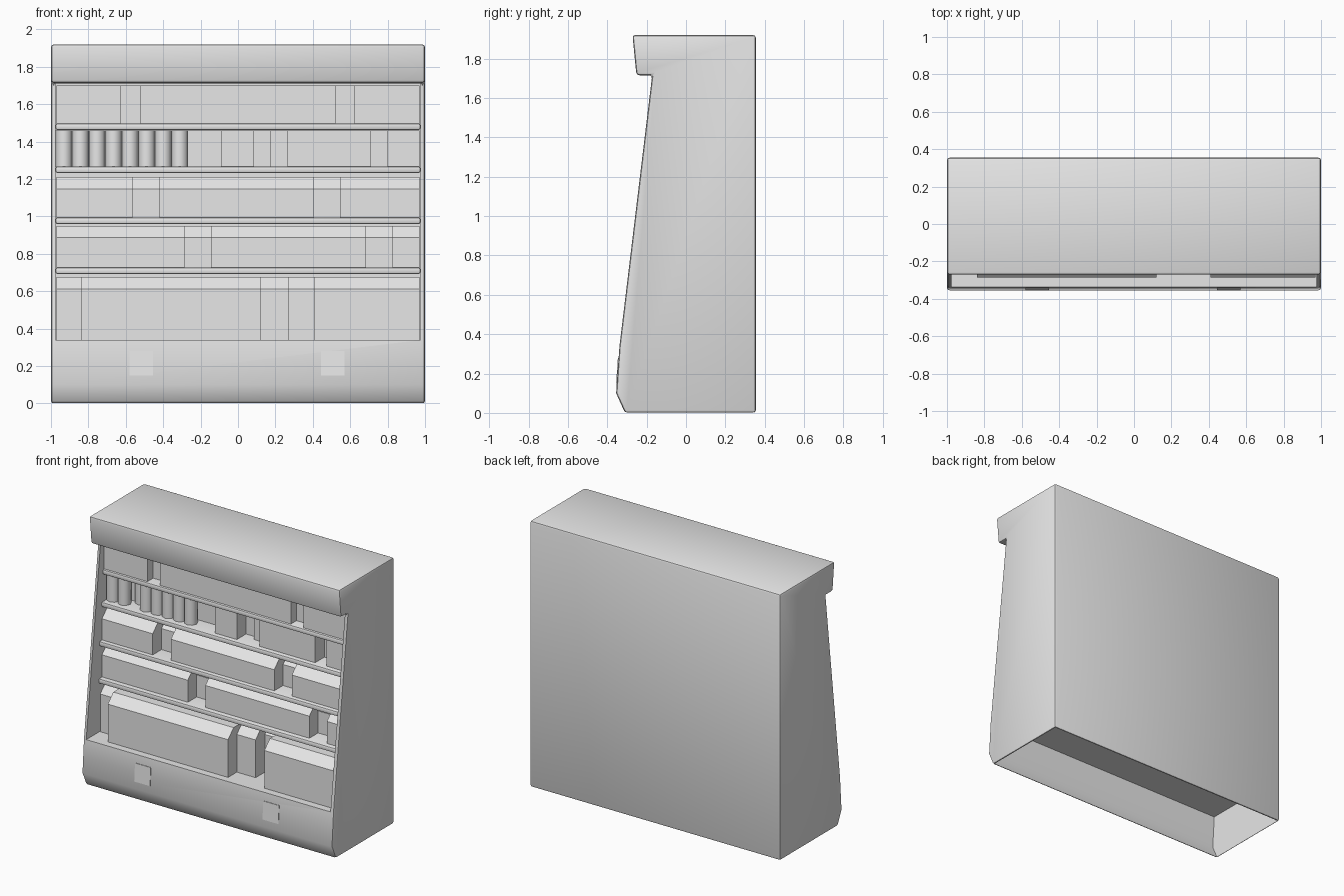
import bpy
import bmesh
from math import radians
from mathutils import Vector

cube = bpy.data.objects.get("Cube")
if cube:
    bpy.data.objects.remove(cube, do_unlink=True)

grey = bpy.data.materials.new("light_grey")
grey.use_nodes = True
COLOUR = (0.8, 0.8, 0.8, 1)
grey.diffuse_color = COLOUR
grey.node_tree.nodes["Principled BSDF"].inputs["Base Color"].default_value = COLOUR


def prism(name, profile, x0, x1):
    """Extrude a (y, z) profile along x."""
    bm = bmesh.new()
    face = bm.faces.new([bm.verts.new((x0, y, z)) for y, z in profile])
    moved = bmesh.ops.extrude_face_region(bm, geom=[face])["geom"]
    bmesh.ops.translate(bm, vec=Vector((x1 - x0, 0, 0)),
                        verts=[v for v in moved if isinstance(v, bmesh.types.BMVert)])
    bmesh.ops.recalc_face_normals(bm, faces=bm.faces)
    mesh = bpy.data.meshes.new(name)
    bm.to_mesh(mesh)
    bm.free()
    mesh.materials.append(grey)
    obj = bpy.data.objects.new(name, mesh)
    bpy.context.collection.objects.link(obj)
    return obj


def activate(obj):
    bpy.ops.object.select_all(action="DESELECT")
    obj.select_set(True)
    bpy.context.view_layer.objects.active = obj


def bevel(obj, width, segments=2):
    activate(obj)
    mod = obj.modifiers.new("bevel", "BEVEL")
    mod.width, mod.segments = width, segments
    mod.limit_method, mod.angle_limit = "ANGLE", radians(40)
    bpy.ops.object.modifier_apply(modifier=mod.name)


def cut(obj, cutter):
    activate(obj)
    mod = obj.modifiers.new("cut", "BOOLEAN")
    mod.operation, mod.solver, mod.object = "DIFFERENCE", "EXACT", cutter
    bpy.ops.object.modifier_apply(modifier=mod.name)
    bpy.data.objects.remove(cutter, do_unlink=True)


def smooth(obj, angle=35):
    activate(obj)
    bpy.ops.object.shade_smooth_by_angle(angle=radians(angle))


# Cabinet: side silhouette with a hood and a sloping open front
FLOOR, BACK, INNER = 0.34, 0.24, 0.975
cabinet = prism("cabinet", [(0.355, 0), (0.355, 1.92), (-0.272, 1.92), (-0.252, 1.715),
                            (-0.172, 1.715), (-0.338, FLOOR), (-0.355, 0.1), (-0.31, 0)], -1, 1)
bevel(cabinet, 0.015)

# Display opening, then the hollow under the floor
cut(cabinet, prism("opening", [(BACK, FLOOR), (BACK, 1.71), (-0.6, 1.71), (-0.6, FLOOR)],
                   -INNER, INNER))
cut(cabinet, prism("hollow", [(0.345, -0.1), (0.345, 0.33), (-0.328, 0.33), (-0.344, 0.1),
                              (-0.3, 0), (-0.3, -0.1)], -0.99, 0.99))
smooth(cabinet)

# Shelves with rounded front lips
for i, (z, front) in enumerate([(0.71, -0.2), (0.977, -0.195), (1.25, -0.168), (1.48, -0.155)]):
    shelf = prism(f"shelf_{i + 1}", [(BACK, z - 0.018), (BACK, z + 0.018),
                                     (front, z + 0.018), (front, z - 0.018)], -INNER, INNER)
    bevel(shelf, 0.01)
    smooth(shelf)


def goods(name, x0, x1, front, z0, z1, slope):
    """A block of packed goods, with a sloping top edge if wanted."""
    profile = [(BACK, z0), (BACK, z1)]
    if slope:
        profile += [(front + slope, z1), (front, z1 - slope)]
    else:
        profile += [(front, z1)]
    prism(name, profile + [(front, z0)], x0, x1)


# Rows of goods: bottom, top, front, recess, slope, spans of the front blocks
END = 0.97
rows = [
    (FLOOR, 0.675, -0.285, -0.08, 0.063, [(-0.84, 0.12), (0.41, END)]),
    (0.728, 0.95, -0.165, -0.065, 0.063, [(-END, -0.285), (-0.145, 0.685), (0.825, END)]),
    (0.995, 1.21, -0.165, -0.065, 0.063, [(-END, -0.565), (-0.42, 0.405), (0.545, END)]),
    (1.268, 1.46, -0.135, -0.03, 0, [(-0.09, 0.085), (0.265, 0.71), (0.8, END)]),
    (1.498, 1.7, -0.14, -0.075, 0, [(-END, -0.625), (-0.525, 0.52), (0.62, END)]),
]
for i, (z0, z1, front, recess, slope, spans) in enumerate(rows):
    goods(f"row_{i + 1}_rear_goods", -END, END, recess, z0, z1, slope)
    for j, (x0, x1) in enumerate(spans):
        goods(f"row_{i + 1}_goods_{j + 1}", x0, x1, front, z0, z1, slope)

# Half-recessed blocks between the front ones
goods("bottom_left_goods", -END, -0.84, -0.185, FLOOR, 0.675, 0.063)
goods("bottom_middle_goods", 0.12, 0.27, -0.185, FLOOR, 0.675, 0.063)
goods("upper_middle_goods", 0.175, 0.265, -0.07, 1.268, 1.46, 0)

# Row of bottles on the fourth level, one pushed back
for i in range(8):
    y = -0.02 if i == 2 else -0.09
    bpy.ops.mesh.primitive_cylinder_add(vertices=8, radius=0.045, depth=0.192,
                                        location=(-0.931 + i * 0.0885, y, 1.364))
    bottle = bpy.context.object
    bottle.name = f"bottle_{i + 1}"
    bottle.data.materials.append(grey)
    smooth(bottle, 50)

# Thin square plates on the lower front panel
for side, x in (("right", -0.517), ("left", 0.507)):
    prism(f"{side}_plate", [(-0.342, 0.15), (-0.342, 0.28), (-0.346, 0.28), (-0.355, 0.15)],
          x - 0.063, x + 0.063)
